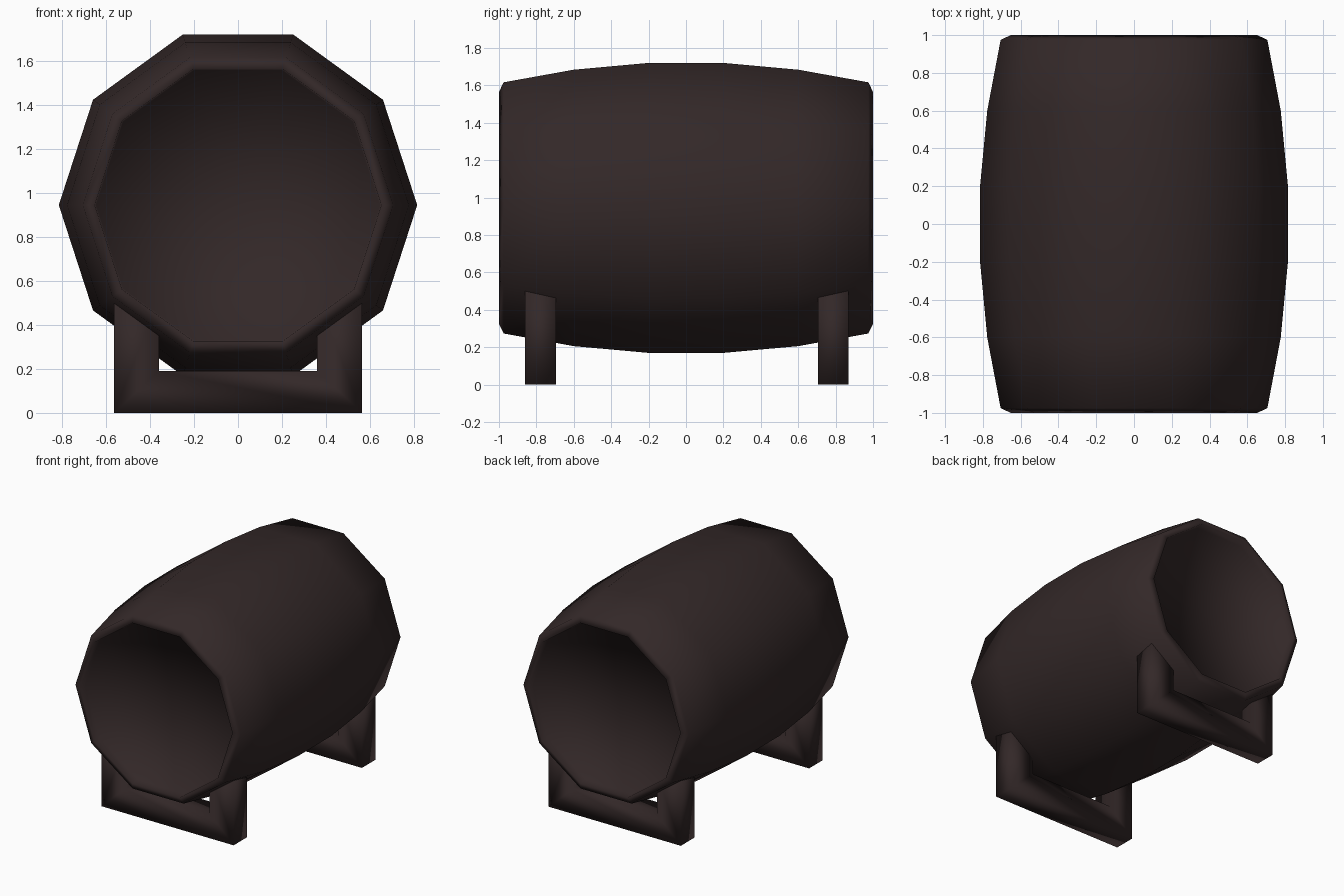
import bpy, bmesh, math

if "Cube" in bpy.data.objects:
    bpy.data.objects.remove(bpy.data.objects["Cube"])

wood = bpy.data.materials.new("dark brown wood")
wood.diffuse_color = (0.033, 0.021, 0.021, 1)
wood.use_nodes = True
wood.node_tree.nodes["Principled BSDF"].inputs["Base Color"].default_value = wood.diffuse_color

SIDES = 10
CENTRE_Z = 0.945


def finish(name, bm):
    bmesh.ops.recalc_face_normals(bm, faces=bm.faces)
    mesh = bpy.data.meshes.new(name)
    bm.to_mesh(mesh)
    bm.free()
    mesh.materials.append(wood)
    mesh.shade_smooth()
    obj = bpy.data.objects.new(name, mesh)
    bpy.context.collection.objects.link(obj)
    return obj


# Barrel: bulging ten-sided shell with chamfered rims and recessed heads
half = [(0.2, 0.815), (0.6, 0.777), (0.975, 0.706), (1.0, 0.652), (0.94, 0.645)]
profile = [(-y, r) for y, r in reversed(half)] + half
bm = bmesh.new()
rings = []
for y, r in profile:
    rings.append([bm.verts.new((r * math.cos(2 * math.pi * i / SIDES), y,
                                CENTRE_Z + r * math.sin(2 * math.pi * i / SIDES)))
                  for i in range(SIDES)])
for a, b in zip(rings, rings[1:]):
    for i in range(SIDES):
        j = (i + 1) % SIDES
        bm.faces.new((a[i], a[j], b[j], b[i]))
heads = [bm.faces.new(rings[0]), bm.faces.new(rings[-1])]
bmesh.ops.poke(bm, faces=heads)
finish("barrel", bm)

# Cradles: U-shaped supports whose arms run up into the barrel
outline = [(-0.565, 0), (0.565, 0), (0.565, 0.52), (0.36, 0.52),
           (0.36, 0.19), (-0.36, 0.19), (-0.36, 0.52), (-0.565, 0.52)]
for name, y0, y1 in (("front_cradle", -0.86, -0.695), ("back_cradle", 0.705, 0.87)):
    bm = bmesh.new()
    face = bm.faces.new([bm.verts.new((x, y0, z)) for x, z in outline])
    ext = bmesh.ops.extrude_face_region(bm, geom=[face])
    moved = [v for v in ext["geom"] if isinstance(v, bmesh.types.BMVert)]
    bmesh.ops.translate(bm, verts=moved, vec=(0, y1 - y0, 0))
    finish(name, bm)
